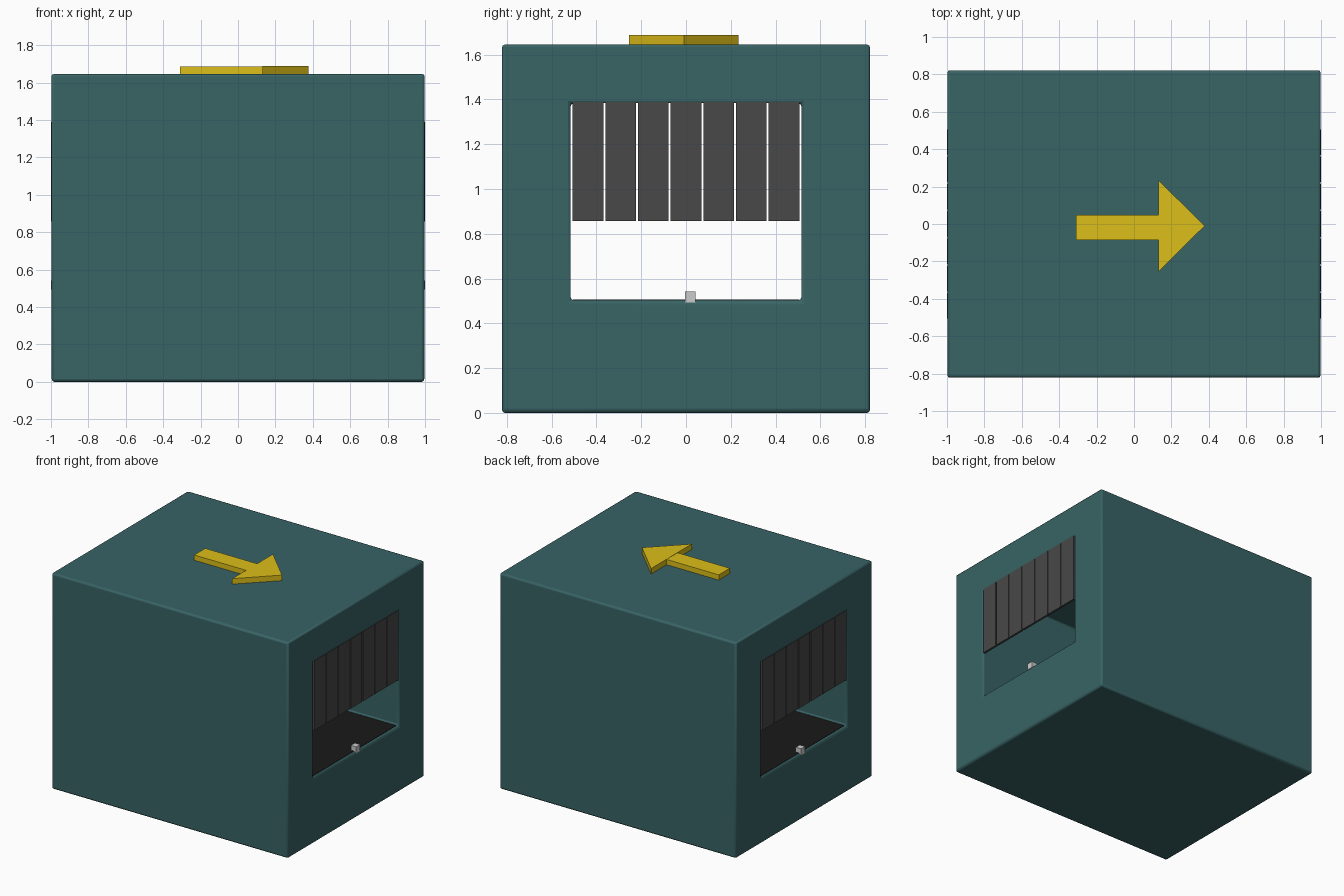
import bpy, bmesh

if "Cube" in bpy.data.objects:
    bpy.data.objects.remove(bpy.data.objects["Cube"])


def material(name, rgb):
    m = bpy.data.materials.new(name)
    m.diffuse_color = (*rgb, 1)
    m.use_nodes = True
    m.node_tree.nodes["Principled BSDF"].inputs["Base Color"].default_value = m.diffuse_color
    return m


TEAL = material("teal", (0.04, 0.125, 0.13))
YELLOW = material("yellow", (0.72, 0.52, 0.01))
RUBBER = material("dark_rubber", (0.065, 0.065, 0.065))
BLACK = material("black_belt", (0.01, 0.01, 0.01))


def finish(name, bm, mat=None, bevel=0.0, segments=2):
    bmesh.ops.recalc_face_normals(bm, faces=bm.faces[:])
    me = bpy.data.meshes.new(name)
    bm.to_mesh(me)
    bm.free()
    ob = bpy.data.objects.new(name, me)
    bpy.context.collection.objects.link(ob)
    if mat:
        me.materials.append(mat)
    if bevel:
        b = ob.modifiers.new("bevel", 'BEVEL')
        b.width, b.segments = bevel, segments
        b.limit_method = 'ANGLE'
    return ob


def box(name, lo, hi, mat=None, bevel=0.0):
    bm = bmesh.new()
    bmesh.ops.create_cube(bm, size=1)
    for v in bm.verts:
        v.co = [lo[i] + (v.co[i] + 0.5) * (hi[i] - lo[i]) for i in range(3)]
    return finish(name, bm, mat, bevel)


def rect(y, z0, z1):
    return [(-y, z0), (y, z0), (y, z1), (-y, z1)]


# Housing: square tube with a tunnel running through along x
X = 0.997
T_Y, T_BOT, T_TOP = 0.515, 0.503, 1.383
bm = bmesh.new()
rings = [[bm.verts.new((x, y, z)) for y, z in r]
         for x in (-X, X) for r in (rect(0.822, 0, 1.645), rect(T_Y, T_BOT, T_TOP))]
out_l, in_l, out_r, in_r = rings
for a, b in ((out_l, in_l), (out_r, in_r), (out_l, out_r), (in_l, in_r)):
    for i in range(4):
        j = (i + 1) % 4
        bm.faces.new((a[i], a[j], b[j], b[i]))
body = finish("housing", bm, TEAL, 0.014)
bpy.context.view_layer.objects.active = body
body.select_set(True)
bpy.ops.object.shade_smooth_by_angle()

# Conveyor belt on the tunnel floor
box("conveyor_belt", (-0.98, -0.505, 0.48), (0.98, 0.505, 0.506), BLACK)

# Hanging strip curtains and a small sensor at each end
for side, label in ((-1, "left"), (1, "right")):
    xs = sorted((side * 0.999, side * 0.982))
    for i in range(7):
        c = (i - 3) * 0.146
        box(f"curtain_strip_{label}_{i + 1}", (xs[0], c - 0.0685, 0.858),
            (xs[1], c + 0.0685, 1.389), RUBBER)
    xs = sorted((side * 1.0, side * 0.955))
    box(f"sensor_{label}", (xs[0], -0.005, 0.493), (xs[1], 0.043, 0.542))

# Direction arrow on the roof: shaft plus triangular head
box("arrow_shaft", (-0.31, -0.085, 1.64), (0.135, 0.048, 1.685), YELLOW)
bm = bmesh.new()
head = bm.faces.new([bm.verts.new((x, y, 1.64))
                     for x, y in ((0.13, -0.255), (0.378, -0.01), (0.13, 0.235))])
ext = bmesh.ops.extrude_face_region(bm, geom=[head], use_keep_orig=True)
for v in ext["geom"]:
    if isinstance(v, bmesh.types.BMVert):
        v.co.z = 1.687
finish("arrow_head", bm, YELLOW)
